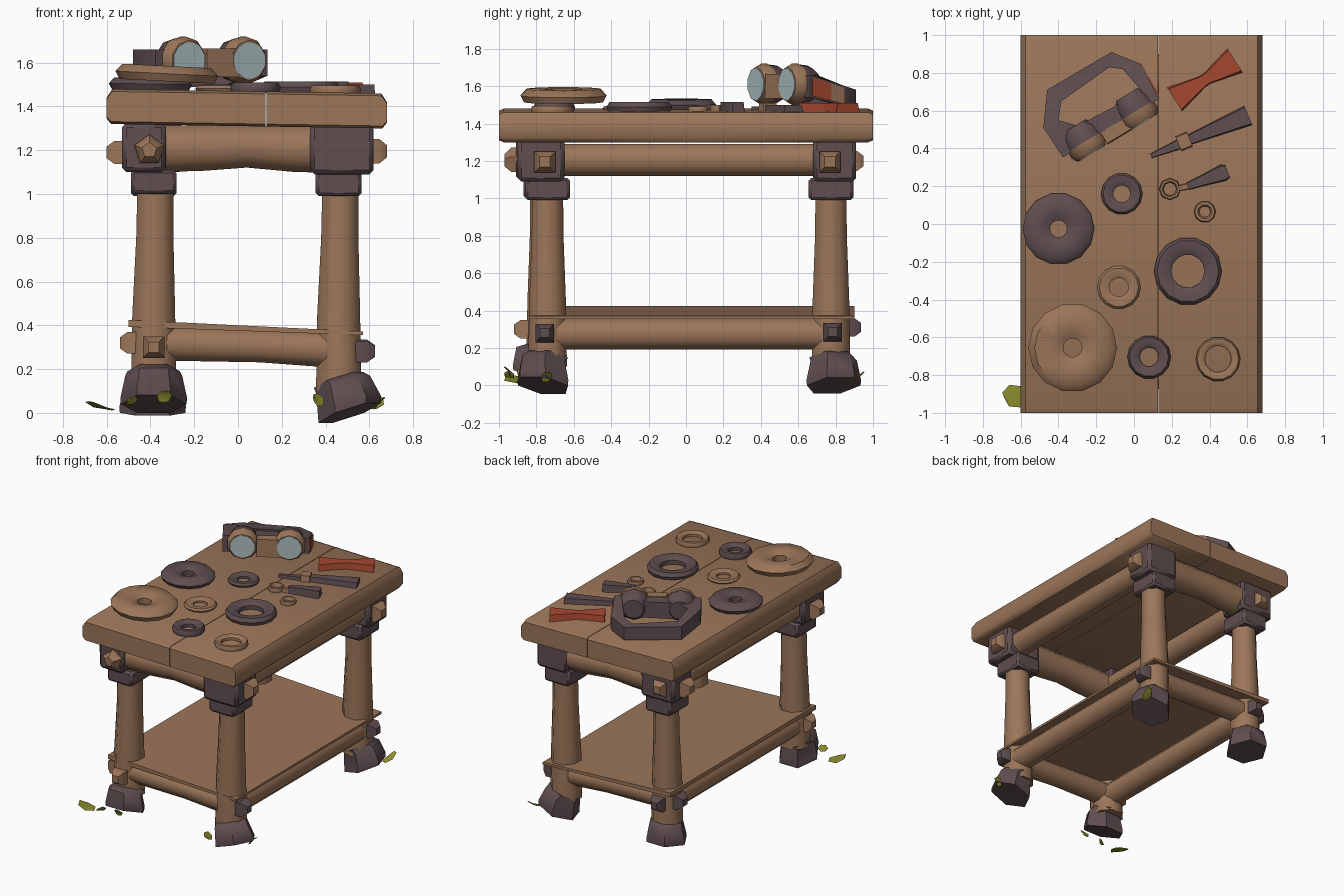
import bpy, bmesh, math
from mathutils import Vector as V

if "Cube" in bpy.data.objects:
    bpy.data.objects.remove(bpy.data.objects["Cube"])


def material(name, rgb):
    m = bpy.data.materials.new(name)
    m.diffuse_color = (*rgb, 1)
    m.use_nodes = True
    m.node_tree.nodes["Principled BSDF"].inputs["Base Color"].default_value = m.diffuse_color
    return m


WOOD = material("tan_wood", (0.33, 0.18, 0.10))
IRON = material("dark_iron", (0.115, 0.075, 0.08))
GLASS = material("pale_glass", (0.42, 0.53, 0.54))
RED = material("red_paint", (0.38, 0.065, 0.03))
GRASS = material("olive_grass", (0.28, 0.28, 0.03))


def loft(name, rings, mat, closed=False):
    """Skin a list of equal-sized point rings, capped unless closed."""
    bm = bmesh.new()
    vs = [[bm.verts.new(p) for p in r] for r in rings]
    n = len(vs[0])
    for i in range(len(vs) - (0 if closed else 1)):
        a, b = vs[i], vs[(i + 1) % len(vs)]
        for j in range(n):
            bm.faces.new((a[j], a[(j + 1) % n], b[(j + 1) % n], b[j]))
    if not closed:
        bm.faces.new(vs[0])
        bm.faces.new(vs[-1])
    bmesh.ops.recalc_face_normals(bm, faces=bm.faces)
    me = bpy.data.meshes.new(name)
    bm.to_mesh(me)
    bm.free()
    ob = bpy.data.objects.new(name, me)
    me.materials.append(mat)
    bpy.context.collection.objects.link(ob)
    return ob


def spindle(name, stations, n, mat, phase=0.5, axis=None):
    """Polygonal rod through (centre, radius) stations."""
    d = V(axis) if axis else V(stations[-1][0]) - V(stations[0][0])
    d.normalize()
    u = d.cross(V((0, 0, 1)))
    u = u.normalized() if u.length > 0.3 else V((1, 0, 0))
    v = u.cross(d)
    rings = []
    for c, r in stations:
        rings.append([V(c) + (u * math.cos(t) + v * math.sin(t)) * r
                      for t in [(k + phase) * 2 * math.pi / n for k in range(n)]])
    return loft(name, rings, mat)


def box(name, x0, x1, y0, y1, z0, z1, mat, bevel=0.015):
    ob = loft(name, [[(x0, y0, z), (x1, y0, z), (x1, y1, z), (x0, y1, z)] for z in (z0, z1)], mat)
    if bevel:
        m = ob.modifiers.new("soft_edges", "BEVEL")
        m.width = bevel
    return ob


def stud(name, pos, axis, r, n, mat):
    p, d = V(pos), V(axis)
    ph = 0.25 if n == 5 else 0.5
    spindle(name, [(p - d * 0.03, r), (p + d * 0.025, r), (p + d * 0.06, r * 0.5)], n, mat, ph, axis)


def disc(name, x, y, r, hole, z0, z1, mat, n=14, tilt=0):
    w, h = r - hole, z1 - z0
    prof = [(hole, 0), (r - w * 0.1, 0), (r, h * 0.5), (r - w * 0.18, h), (hole + w * 0.3, h), (hole, h * 0.65)]
    rings = []
    for k in range(n):
        c, s = math.cos(2 * math.pi * k / n), math.sin(2 * math.pi * k / n)
        rings.append([(x + c * q, y + s * q, z0 + z + tilt * c * q) for q, z in prof])
    loft(name, rings, mat, True)


def flat(name, a, b, stations, z0, z1, mat):
    """Flat tool part between two plan points, from (t, width) stations."""
    a, b = V((*a, 0)), V((*b, 0))
    s = V((0, 0, 1)).cross((b - a).normalized())
    rings = []
    for t, w in stations:
        p, o = a.lerp(b, t), s * w / 2
        rings.append([p + o + V((0, 0, z0)), p - o + V((0, 0, z0)),
                      p - o * 0.85 + V((0, 0, z1)), p + o * 0.85 + V((0, 0, z1))])
    return loft(name, rings, mat)


# Table top: two planks with worn outer edges, falling slightly to the right
def plank(name, inner, outer):
    s = 1 if outer > 0 else -1
    zi = lambda x: -0.016 * (x + 0.6)
    sect = [(inner, 1.32), (outer - s * 0.02, 1.32), (outer, 1.345), (outer, 1.44),
            (outer - s * 0.025, 1.48), (inner, 1.48)]
    rings = []
    for y, k in ((-1, 0.86), (-0.975, 1), (0, 1), (0.975, 1), (1, 0.86)):
        rings.append([(x, y, 1.4 + (z - 1.4) * k + zi(x)) for x, z in sect])
    loft(name, rings, WOOD)


plank("top_plank_left", 0.126, -0.60)
plank("top_plank_right", 0.130, 0.68)

# Legs with feet, collars and corner blocks: (label, x, y, foot base, foot x, foot y)
for tag, x, y, zf, fx, fy in (("front_left", -0.385, -0.75, 0.04, -0.385, -0.80),
                              ("front_right", 0.46, -0.74, 0.0, 0.51, -0.765),
                              ("back_left", -0.385, 0.775, 0.0, -0.39, 0.79),
                              ("back_right", 0.46, 0.775, 0.0, 0.51, 0.79)):
    spindle("leg_" + tag, [((x, y, zf + 0.1), 0.112), ((x, y, 0.45), 0.106),
                           ((x + 0.005, y, 0.8), 0.092), ((x + 0.008, y, 1.02), 0.09)], 8, WOOD)
    spindle("foot_" + tag, [((fx, fy, zf), 0.15), ((fx, fy, zf + 0.03), 0.152),
                            ((x + (fx - x) * 0.4, fy, zf + 0.13), 0.13),
                            ((x, y, zf + 0.15), 0.12)], 6, IRON, 0)
    box("collar_" + tag, x - 0.105, x + 0.105, y - 0.12, y + 0.12, 0.99 + zf / 4, 1.11, IRON)
for tag, x0, x1, y0, y1, z0 in (("front_left", -0.53, -0.33, -0.91, -0.65, 1.10),
                                ("front_right", 0.33, 0.62, -0.90, -0.65, 1.09),
                                ("back_left", -0.53, -0.25, 0.68, 0.91, 1.10),
                                ("back_right", 0.36, 0.62, 0.68, 0.91, 1.09)):
    box("corner_block_" + tag, x0, x1, y0, y1, z0, 1.325, IRON, 0.02)

# Upper beams and lower rails; the end beams narrow in the middle
for tag, y in (("front", -0.775), ("back", 0.795)):
    spindle("beam_" + tag, [((-0.40, y, 1.205), 0.115), ((-0.15, y, 1.21), 0.112), ((0.04, y, 1.217), 0.104),
                            ((0.25, y, 1.205), 0.112), ((0.5, y, 1.2), 0.115)], 8, WOOD)
    spindle("rail_" + tag, [((-0.38, y * 0.97, 0.32), 0.087), ((0.1, y * 0.97, 0.305), 0.08),
                            ((0.46, y * 0.97, 0.285), 0.087)], 8, WOOD)
for tag, x in (("left", -0.41), ("right", 0.5)):
    spindle("beam_" + tag, [((x, -0.75, 1.205), 0.092), ((x, 0.78, 1.205), 0.092)], 8, WOOD)
    z = 0.3 if x < 0 else 0.275
    spindle("rail_" + tag, [((x * 0.94, -0.75, z), 0.09), ((x * 0.94, 0.78, z), 0.09)], 8, WOOD)

# Lower shelf, tilted down to the right
loft("shelf", [[(-0.50, y, 0.393), (0.57, y, 0.355), (0.57, y, 0.372), (-0.50, y, 0.425)]
               for y in (-0.84, 0.90)], WOOD)

# Studs on the corner blocks and legs
for tag, p, d, r, n, m in (("block_fl_front", (-0.405, -0.91, 1.20), (0, -1, 0), 0.072, 5, WOOD),
                           ("block_fl_side", (-0.54, -0.77, 1.19), (-1, 0, 0), 0.075, 4, WOOD),
                           ("block_bl_side", (-0.54, 0.78, 1.19), (-1, 0, 0), 0.075, 4, WOOD),
                           ("block_bl_back", (-0.42, 0.89, 1.20), (0, 1, 0), 0.075, 4, WOOD),
                           ("block_fr_side", (0.62, -0.755, 1.195), (1, 0, 0), 0.08, 4, WOOD),
                           ("block_br_side", (0.62, 0.77, 1.195), (1, 0, 0), 0.08, 4, WOOD),
                           ("leg_fl_front", (-0.385, -0.86, 0.30), (0, -1, 0), 0.07, 4, WOOD),
                           ("leg_fl_side", (-0.48, -0.76, 0.32), (-1, 0, 0), 0.07, 4, WOOD),
                           ("leg_bl_side", (-0.48, 0.78, 0.32), (-1, 0, 0), 0.07, 4, IRON),
                           ("leg_bl_back", (-0.385, 0.875, 0.31), (0, 1, 0), 0.07, 4, IRON),
                           ("leg_fr_side", (0.565, -0.755, 0.28), (1, 0, 0), 0.07, 4, IRON),
                           ("leg_br_side", (0.565, 0.785, 0.285), (1, 0, 0), 0.07, 4, IRON)):
    stud("stud_" + tag, p, d, r, n, m)

# Rings, washers and wheels lying on the top
for i, (x, y, r, hole, z0, z1, m, tilt) in enumerate((
        (-0.40, -0.025, 0.19, 0.045, 1.475, 1.53, IRON, -0.02),
        (-0.325, -0.655, 0.235, 0.05, 1.515, 1.585, WOOD, -0.05),
        (-0.065, 0.16, 0.11, 0.045, 1.468, 1.50, IRON, 0),
        (-0.08, -0.335, 0.115, 0.05, 1.468, 1.495, WOOD, 0),
        (0.285, -0.25, 0.18, 0.088, 1.462, 1.515, IRON, 0),
        (0.08, -0.705, 0.115, 0.05, 1.465, 1.51, IRON, 0),
        (0.445, -0.715, 0.118, 0.07, 1.46, 1.495, WOOD, 0),
        (0.375, 0.065, 0.058, 0.03, 1.46, 1.49, WOOD, 0))):
    disc("loose_ring_%d" % (i + 1), x, y, r, hole, z0, z1, m, 10 if r < 0.1 else 14, tilt)

# Hand tools: ring tool, chisel and a red bow-shaped spool
disc("ring_tool_eye", 0.19, 0.185, 0.058, 0.035, 1.465, 1.50, WOOD, 8)
flat("ring_tool_shaft", (0.24, 0.19), (0.31, 0.205), [(0, 0.03), (1, 0.035)], 1.467, 1.495, WOOD)
flat("ring_tool_handle", (0.285, 0.20), (0.495, 0.28), [(0, 0.04), (0.4, 0.06), (0.9, 0.09), (1, 0.07)], 1.462, 1.515, IRON)
flat("chisel_blade", (0.09, 0.36), (0.27, 0.435), [(0, 0.025), (1, 0.06)], 1.465, 1.49, IRON)
flat("chisel_collar", (0.235, 0.425), (0.295, 0.45), [(0, 0.085), (1, 0.085)], 1.463, 1.51, WOOD)
flat("chisel_handle", (0.29, 0.445), (0.605, 0.575), [(0, 0.055), (1, 0.11)], 1.46, 1.50, IRON)
flat("red_spool", (0.215, 0.66), (0.535, 0.865), [(0, 0.15), (0.46, 0.065), (0.54, 0.065), (1, 0.15)], 1.46, 1.51, RED)

# Goggles: closed strap loop, lower at the back
outer = [(-0.376, 0.353), (0.134, 0.663), (0.03, 0.85), (-0.12, 0.91), (-0.46, 0.71), (-0.48, 0.51)]
inner = [(-0.30, 0.52), (0.045, 0.70), (-0.06, 0.82), (-0.13, 0.83), (-0.385, 0.65), (-0.40, 0.55)]
heights = [(1.54, 1.66), (1.54, 1.66), (1.495, 1.60), (1.485, 1.58), (1.50, 1.60), (1.55, 1.66)]
loft("goggle_strap", [[(*o, h[0]), (*i, h[0]), (*i, h[1]), (*o, h[1])]
                      for o, i, h in zip(outer, inner, heights)], IRON, True)
out = V((0.52, -0.855, 0))
for tag, c in (("left", V((-0.225, 0.375, 1.61))), ("right", V((0.05, 0.54, 1.61)))):
    spindle("goggle_cup_" + tag, [(c - out * 0.17, 0.07), (c - out * 0.13, 0.1), (c - out * 0.06, 0.108)], 10, IRON)
    spindle("goggle_rim_" + tag, [(c - out * 0.07, 0.11), (c - out * 0.03, 0.11), (c, 0.092)], 10, WOOD)
    spindle("goggle_lens_" + tag, [(c - out * 0.01, 0.085), (c + out * 0.004, 0.085)], 12, GLASS)
flat("goggle_bridge", (-0.16, 0.455), (0.01, 0.558), [(0, 0.08), (1, 0.08)], 1.535, 1.665, WOOD)
# Painted plates on the right side of the strap
for tag, t0, t1, m in (("red", 0.05, 0.6, RED), ("tan", 0.6, 0.98, WOOD)):
    a, b, n = V((0.134, 0.663, 0)), V((0.03, 0.85, 0)), V((0.874, 0.486, 0))
    rings = []
    for t in (t0, t1):
        p, lo, hi = a.lerp(b, t), 1.55 - 0.045 * t, 1.65 - 0.06 * t
        rings.append([p + n * d + V((0, 0, z)) for d, z in ((-0.002, lo), (0.007, lo), (0.007, hi), (-0.002, hi))])
    loft("strap_plate_" + tag, rings, m)

# Grass blades around the feet
for i, (a, b, w) in enumerate((((-0.68, -0.93, 0.05), (-0.575, -0.89, 0.015), (0.03, -0.06, 0)),
                               ((-0.34, -0.94, 0.05), (-0.33, -0.97, 0.10), (0.035, 0, 0)),
                               ((0.39, -0.87, 0.05), (0.345, -0.90, 0.07), (0, 0.0, 0.03)),
                               ((0.625, -0.75, 0.02), (0.67, -0.74, 0.07), (0, 0.03, 0)),
                               ((0.62, 0.86, 0.02), (0.65, 0.95, 0.07), (0.03, -0.01, 0)),
                               ((-0.47, -0.92, 0.05), (-0.50, -0.97, 0.06), (0.02, 0, 0.02)))):
    a, b, w = V(a), V(b), V(w)
    n = (b - a).cross(w).normalized() * 0.004
    loft("grass_blade_%d" % (i + 1), [[p + w * k, p + n, p - w * k, p - n]
                                      for p, k in ((a, 0.6), (a.lerp(b, 0.5) + n * 2, 1), (b, 0.5))], GRASS)

# Smooth the rounded wood, keep hard edges
for ob in bpy.context.collection.objects:
    ob.select_set(True)
    bpy.context.view_layer.objects.active = ob
bpy.ops.object.shade_smooth_by_angle(angle=math.radians(48))
